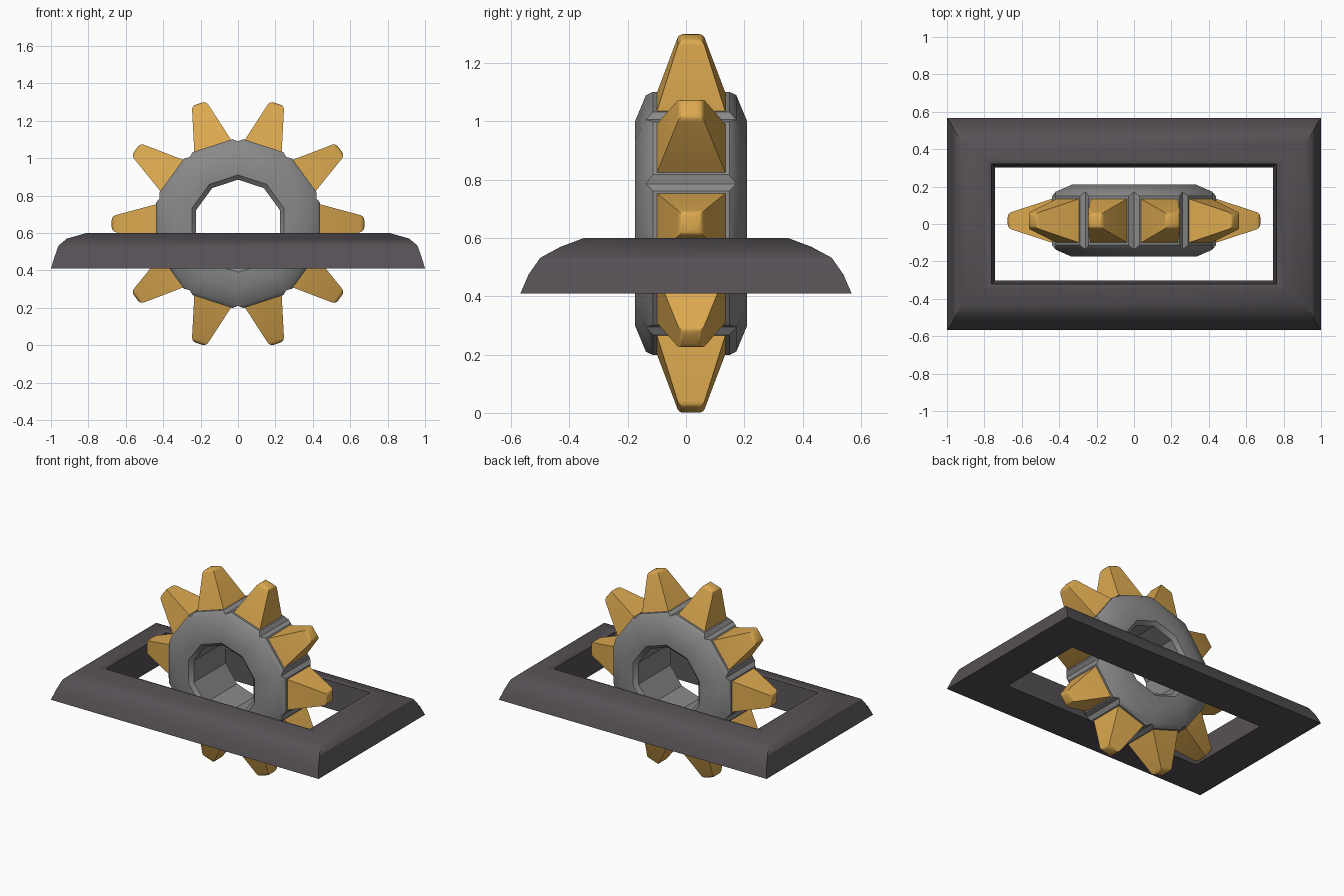
import bpy, bmesh, math
from mathutils import Vector

if "Cube" in bpy.data.objects:
    bpy.data.objects.remove(bpy.data.objects["Cube"])

CY, CZ, N = 0.0175, 0.65, 10   # wheel centre and number of teeth


def material(name, rgb):
    m = bpy.data.materials.new(name)
    m.diffuse_color = (*rgb, 1)
    m.use_nodes = True
    m.node_tree.nodes["Principled BSDF"].inputs["Base Color"].default_value = m.diffuse_color
    return m


def finish(bm, name, mat, angle):
    bmesh.ops.recalc_face_normals(bm, faces=bm.faces)
    me = bpy.data.meshes.new(name)
    bm.to_mesh(me)
    bm.free()
    ob = bpy.data.objects.new(name, me)
    bpy.context.collection.objects.link(ob)
    me.materials.append(mat)
    bpy.ops.object.select_all(action='DESELECT')
    ob.select_set(True)
    bpy.context.view_layer.objects.active = ob
    bpy.ops.object.shade_smooth_by_angle(angle=math.radians(angle))
    return ob


def bridge(bm, a, b):
    n = len(a)
    return [bm.faces.new((a[i], a[(i + 1) % n], b[(i + 1) % n], b[i])) for i in range(n)]


steel = material("steel", (0.25, 0.25, 0.25))
gold = material("gold", (0.72, 0.40, 0.08))
dark = material("dark_metal", (0.09, 0.08, 0.09))

# Wheel ring: ten-sided, chamfered section (radius, half depth), raised pads for the teeth
profile = [(0.44, -0.155), (0.44, 0.155), (0.35, 0.1925), (0.26, 0.1925),
           (0.235, 0.17), (0.235, -0.17), (0.26, -0.1925), (0.35, -0.1925)]
bm = bmesh.new()
loops = []
for r, y in profile:
    loop = []
    for k in range(N):
        a = math.radians(18 + 36 * k)
        loop.append(bm.verts.new((r * math.cos(a), CY + y, CZ + r * math.sin(a))))
    loops.append(loop)
bands = [bridge(bm, loops[i], loops[(i + 1) % len(loops)]) for i in range(len(loops))]
bmesh.ops.recalc_face_normals(bm, faces=bm.faces)
bmesh.ops.inset_individual(bm, faces=bands[0], thickness=0.034, depth=0.02)
finish(bm, "wheel_ring", steel, 30)

# Teeth: tapered blocks with rounded tips
bm = bmesh.new()
for k in range(N):
    a = math.radians(36 * k)
    out = Vector((math.cos(a), 0, math.sin(a)))
    side = Vector((-math.sin(a), 0, math.cos(a)))

    def rect(r, s, d):
        return [bm.verts.new(Vector((0, CY, CZ)) + out * r + side * (s * i) + Vector((0, d * j, 0)))
                for i, j in ((-1, -1), (1, -1), (1, 1), (-1, 1))]
    base, tip = rect(0.436, 0.104, 0.118), rect(0.675, 0.04, 0.04)
    bridge(bm, base, tip)
    bm.faces.new(base)
    cap = bm.faces.new(tip)
    bmesh.ops.bevel(bm, geom=list(cap.edges), offset=0.02, segments=3,
                    profile=0.5, affect='EDGES')
finish(bm, "wheel_teeth", gold, 30)

# Frame: rectangular loops (half x, half y, z) from the outer foot over the top into the hole
section = [(1.0, 0.568, 0.41), (0.98, 0.54, 0.475), (0.96, 0.50, 0.532), (0.915, 0.43, 0.57),
           (0.81, 0.35, 0.60), (0.762, 0.322, 0.59), (0.742, 0.303, 0.41)]
bm = bmesh.new()
loops = [[bm.verts.new((sx * x, sy * y, z)) for sx, sy in ((-1, -1), (1, -1), (1, 1), (-1, 1))]
         for x, y, z in section]
for i in range(len(loops)):
    bridge(bm, loops[i], loops[(i + 1) % len(loops)])
finish(bm, "frame", dark, 30)
